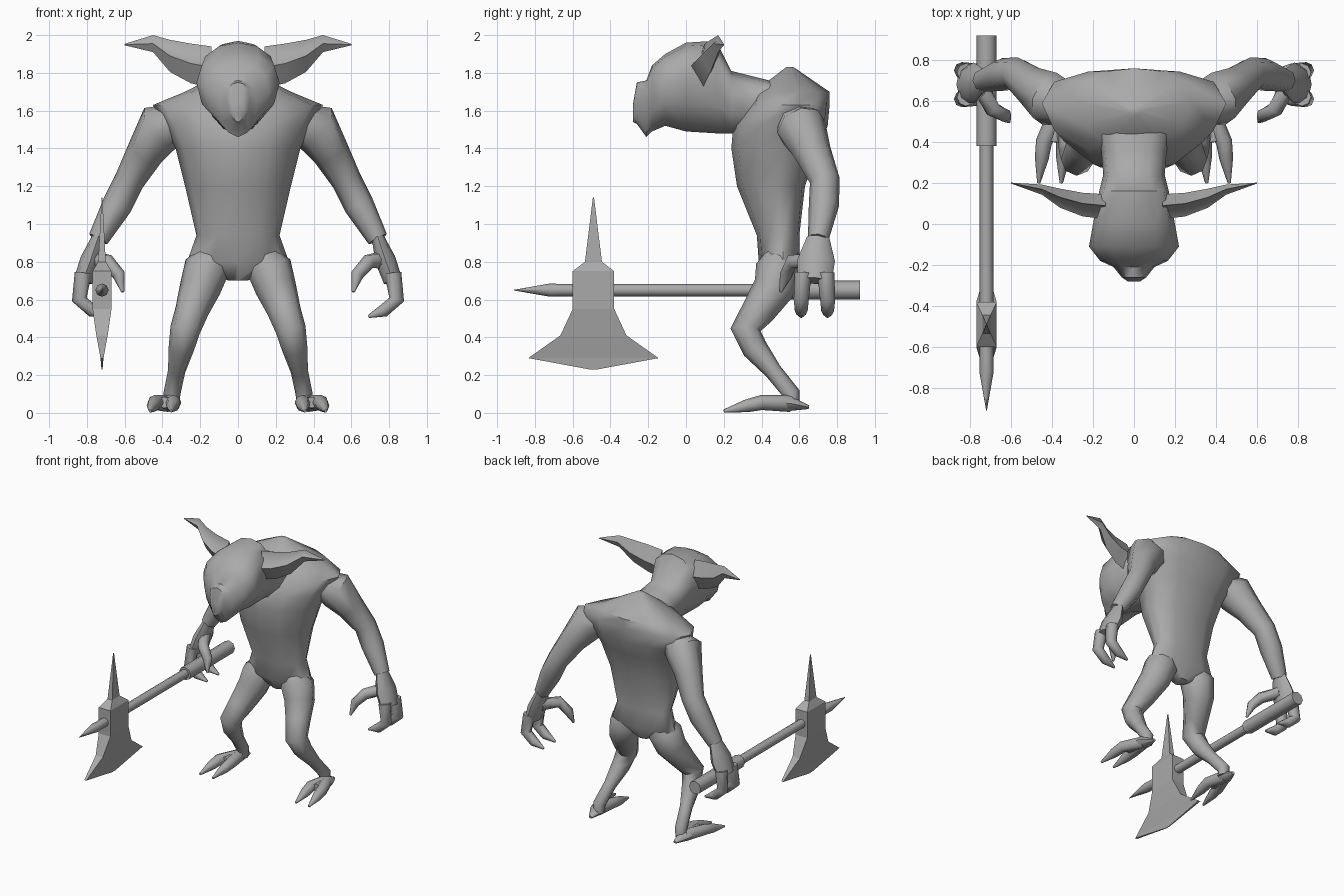
import bpy, bmesh, math
from mathutils import Vector

cube = bpy.data.objects.get("Cube")
if cube:
    bpy.data.objects.remove(cube, do_unlink=True)

GREY = (.4, .4, .4, 1)
grey = bpy.data.materials.new("plain grey")
grey.use_nodes = True
grey.diffuse_color = GREY
grey.node_tree.nodes["Principled BSDF"].inputs["Base Color"].default_value = GREY

X, Y, Z = Vector((1, 0, 0)), Vector((0, 1, 0)), Vector((0, 0, 1))


def at(x, y, z):
    return Vector((x, y, z))


def loft(name, rings, side=1, smooth=True):
    """Skin a list of equal point rings and cap both ends."""
    bm = bmesh.new()
    rows = [[bm.verts.new((p.x * side, p.y, p.z)) for p in ring] for ring in rings]
    for lower, upper in zip(rows, rows[1:]):
        for i in range(len(lower)):
            bm.faces.new((lower[i - 1], lower[i], upper[i], upper[i - 1]))
    bm.faces.new(rows[0])
    bm.faces.new(rows[-1])
    bmesh.ops.recalc_face_normals(bm, faces=bm.faces)
    mesh = bpy.data.meshes.new(name)
    bm.to_mesh(mesh)
    bm.free()
    mesh.materials.append(grey)
    part = bpy.data.objects.new(name, mesh)
    bpy.context.collection.objects.link(part)
    if smooth:
        bpy.ops.object.select_all(action='DESELECT')
        part.select_set(True)
        bpy.context.view_layer.objects.active = part
        bpy.ops.object.shade_smooth_by_angle(angle=math.radians(50))


def turns(count):
    return [math.tau * i / count for i in range(count)]


def ellipse(centre, across, along, count=8):
    return [centre + across * math.cos(a) + along * math.sin(a) for a in turns(count)]


def limb(name, side, joints, radii, ref=Y, wide=1):
    """Tapered tube through the joints, widened along the ref axis."""
    rings = []
    for i, (joint, radius) in enumerate(zip(joints, radii)):
        direction = joints[min(i + 1, len(joints) - 1)] - joints[max(i - 1, 0)]
        across = (ref - ref.project(direction)).normalized()
        along = direction.normalized().cross(across)
        rings.append(ellipse(joint, across * radius * wide, along * radius))
    loft(name, rings, side)


def egg(origin, axis, width, low, high):
    """Body section: full and flattened on the high side, rounder on the low side."""
    middle = low + .6 * (high - low)
    ring = []
    for a in turns(12):
        s = math.sin(a)
        reach = s ** .7 * (high - middle) if s > 0.01 else s * (middle - low)
        ring.append(origin + X * width * math.cos(a) + axis * (middle + reach))
    return ring


# Torso: horizontal sections from the crotch up to the hump
def torso_ring(height, width, front, back):
    return egg(Z * height, Y, width, front, back)


loft("torso", [
    torso_ring(height=.7, width=.05, front=.45, back=.55),
    torso_ring(height=.8, width=.27, front=.385, back=.6),
    torso_ring(height=.94, width=.22, front=.375, back=.6),
    torso_ring(height=1.2, width=.28, front=.27, back=.63),
    torso_ring(height=1.4, width=.33, front=.24, back=.7),
    torso_ring(height=1.52, width=.39, front=.25, back=.75),
    torso_ring(height=1.63, width=.45, front=.33, back=.76),
    torso_ring(height=1.7, width=.28, front=.36, back=.76),
    torso_ring(height=1.83, width=.03, front=.53, back=.57),
])


# Head: upright sections from the neck forward to the muzzle
def head_ring(depth, width, low, high):
    return egg(Y * depth, Z, width, low, high)


loft("head", [
    head_ring(depth=.52, width=.2, low=1.5, high=1.74),
    head_ring(depth=.36, width=.16, low=1.47, high=1.78),
    head_ring(depth=.24, width=.15, low=1.48, high=1.81),
    head_ring(depth=.16, width=.17, low=1.48, high=1.97),
    head_ring(depth=0, width=.2, low=1.49, high=1.96),
    head_ring(depth=-.11, width=.22, low=1.52, high=1.9),
    head_ring(depth=-.18, width=.165, low=1.49, high=1.84),
    head_ring(depth=-.21, width=.1, low=1.46, high=1.76),
    head_ring(depth=-.26, width=.06, low=1.53, high=1.75),
    head_ring(depth=-.28, width=.03, low=1.54, high=1.64),
])


# Ear: a pointed blade with a front lip and a hollow
def ear_ring(centre, size):
    depth = Y * size * .5
    return [centre + Z * size, centre + depth, centre - Z * size,
            centre - depth * 1.2, centre + Z * size * .4 - depth * .2]


CLAW = (.045, .04, .034, .008)

for side, label in ((1, "left_"), (-1, "right_")):
    loft(label + "ear", [
        ear_ring(at(.14, .09, 1.83), size=.11),
        ear_ring(at(.25, .1, 1.85), size=.105),
        ear_ring(at(.36, .13, 1.89), size=.085),
        ear_ring(at(.45, .17, 1.955), size=.045),
        ear_ring(at(.6, .2, 1.95), size=.004),
    ], side)

    # Arm and flat palm
    chest, shoulder = at(.26, .57, 1.57), at(.41, .61, 1.51)
    biceps, elbow = at(.49, .67, 1.38), at(.575, .735, 1.23)
    forearm, wrist = at(.64, .73, 1.1), at(.74, .7, .92)
    limb(label + "arm", side, (chest, shoulder, biceps, elbow, forearm, wrist),
         radii=(.08, .135, .1, .08, .08, .055))
    knuckles = at(.82, .68, .7)
    palm = wrist.lerp(knuckles, .5)
    limb(label + "palm", side, (wrist + Z * .01, palm, knuckles),
         radii=(.033, .055, .05), wide=1.8)

    # Two hooked fingers and a thumb
    for name, offset in (("front_finger", -Y), ("back_finger", Y)):
        base = knuckles + offset * .06
        bend = base + X * .02 + offset * .01 - Z * .1
        curl = bend - X * .07 - Z * .06
        tip = curl - X * .08 - Z * .03
        limb(label + name, side, (base + Z * .04, bend, curl, tip), CLAW)
    limb(label + "thumb", side,
         (palm - X * .02, at(.69, .56, .8), at(.63, .53, .73), at(.61, .5, .64)), CLAW)

    # Leg, bent forward at the knee
    waist, hip, thigh = at(.12, .5, .87), at(.165, .49, .77), at(.2, .465, .66)
    knee, shin, ankle = at(.28, .315, .44), at(.3, .365, .34), at(.35, .56, .1)
    limb(label + "leg", side,
         (waist, hip, thigh, thigh.lerp(knee, .55), knee, shin, shin.lerp(ankle, .5), ankle,
          ankle - Z * .06),
         radii=(.06, .12, .11, .09, .08, .068, .046, .045, .04), ref=X)

    # Foot with two clawed toes
    heel, ball = at(.36, .65, .03), at(.39, .4, .055)
    arch = heel.lerp(ball, .4) + Z * .01
    limb(label + "foot", side, (heel, arch, ball), radii=(.01, .04, .03), ref=X, wide=1.4)
    for name, offset in (("inner_toe", -X), ("outer_toe", X)):
        joint = ball + offset * .05
        tip = at(.41, .2, .01) + offset * .055
        limb(label + name, side, (arch, joint, joint.lerp(tip, .4), tip), CLAW, ref=X)


# Axe shaft with a thicker grip and a pointed end
def rod(name, *steps):
    axis = at(-.72, 0, .65)
    loft(name, [ellipse(axis + Y * depth, X * radius, Z * radius) for depth, radius in steps])


rod("axe_shaft", (-.7, .033), (.4, .033))
rod("axe_point", (-.91, .002), (-.72, .035), (-.6, .03))
rod("axe_grip", (.38, .05), (.92, .05))


# Axe head: spike, block and flared blade
def slab(height, length, thickness):
    centre = at(-.72, -.49, height)
    corners = ((1, 1), (-1, 1), (-1, -1), (1, -1))
    return [centre + X * thickness * a + Y * length * b for a, b in corners]


loft("axe_head", [
    slab(height=1.14, length=.003, thickness=.002),
    slab(height=.8, length=.045, thickness=.02),
    slab(height=.75, length=.11, thickness=.05),
    slab(height=.55, length=.11, thickness=.05),
    slab(height=.41, length=.175, thickness=.03),
    slab(height=.29, length=.345, thickness=.008),
    slab(height=.23, length=.02, thickness=.003),
], smooth=False)
